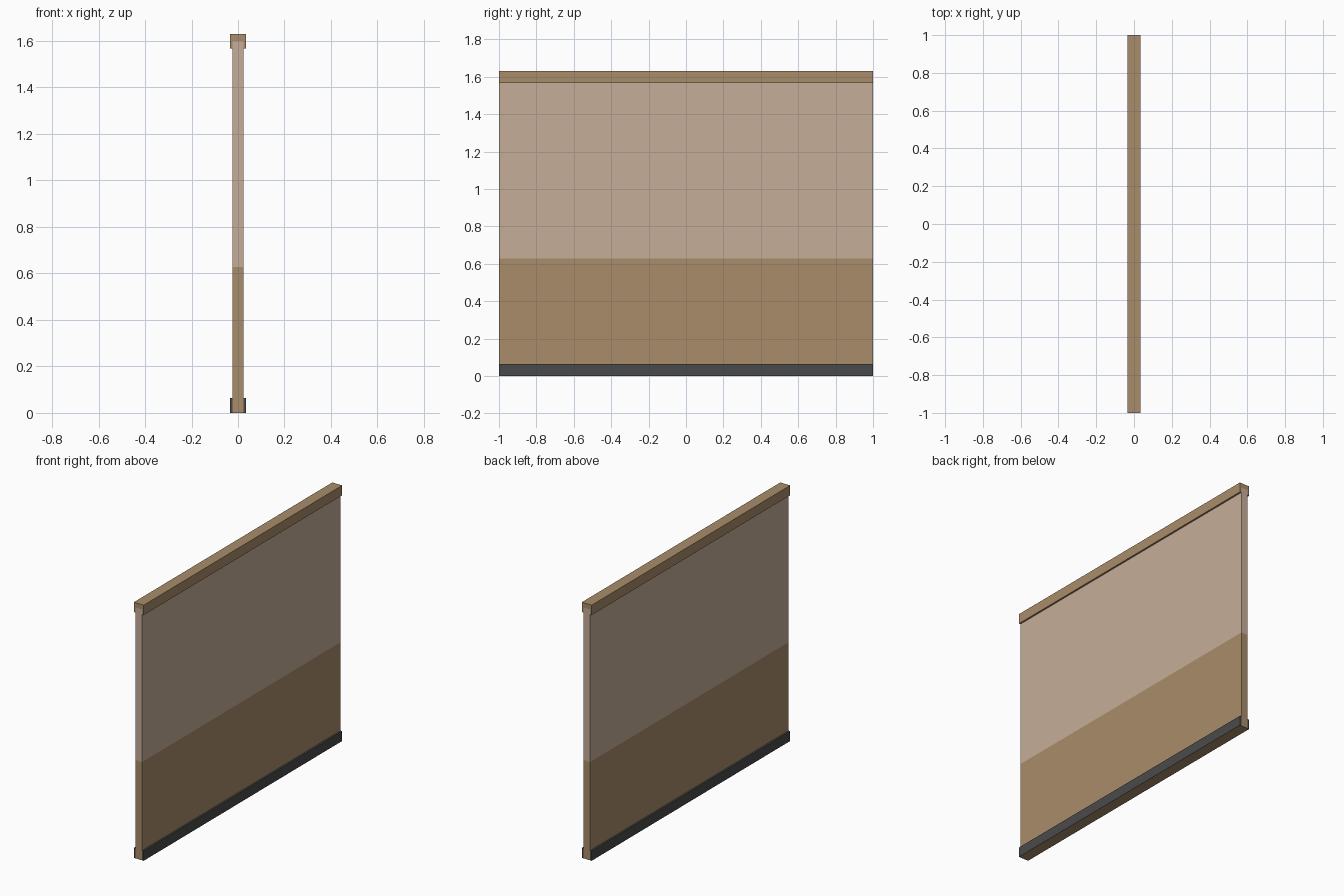
import bpy, bmesh

if "Cube" in bpy.data.objects:
    bpy.data.objects.remove(bpy.data.objects["Cube"])


def srgb(*c):
    lin = [((v / 255 + 0.055) / 1.055) ** 2.4 if v > 10 else v / 3294.6 for v in c]
    return (*lin, 1.0)


def material(name, *c):
    m = bpy.data.materials.new(name)
    m.diffuse_color = srgb(*c)
    m.use_nodes = True
    m.node_tree.nodes["Principled BSDF"].inputs["Base Color"].default_value = m.diffuse_color
    return m


plaster = material("pale plaster", 198, 174, 152)
wood = material("tan wood", 169, 140, 106)
dark = material("dark grey", 74, 74, 75)

LENGTH = 2.0


def box(name, x0, x1, z0, z1, mats, rule=None, cut=None):
    bm = bmesh.new()
    bmesh.ops.create_cube(bm, size=1)
    for v in bm.verts:
        v.co = ((x0 + x1) / 2 + v.co.x * (x1 - x0), v.co.y * LENGTH,
                (z0 + z1) / 2 + v.co.z * (z1 - z0))
    if cut:
        bmesh.ops.bisect_plane(bm, geom=bm.verts[:] + bm.edges[:] + bm.faces[:],
                               plane_co=(0, 0, cut), plane_no=(0, 0, 1))
    bm.normal_update()
    me = bpy.data.meshes.new(name)
    for m in mats:
        me.materials.append(m)
    if rule:
        for f in bm.faces:
            f.material_index = rule(f)
    bm.to_mesh(me)
    bm.free()
    ob = bpy.data.objects.new(name, me)
    bpy.context.collection.objects.link(ob)
    return ob


# Wall panel: wood wainscot below, plaster above
SPLIT = 0.627
box("wall_panel", -0.024, 0.024, 0, 1.60, [wood, plaster],
    lambda f: int(f.calc_center_median().z > SPLIT), SPLIT)

# Top rail overhanging both sides
box("top_rail", -0.035, 0.035, 1.567, 1.63, [wood])

# Skirting boards on both sides, with wooden undersides
for side, a, b in (("left", -0.035, -0.024), ("right", 0.024, 0.035)):
    box(side + "_skirting", a, b, 0, 0.063, [dark, wood],
        lambda f: int(f.normal.z < -0.5))
